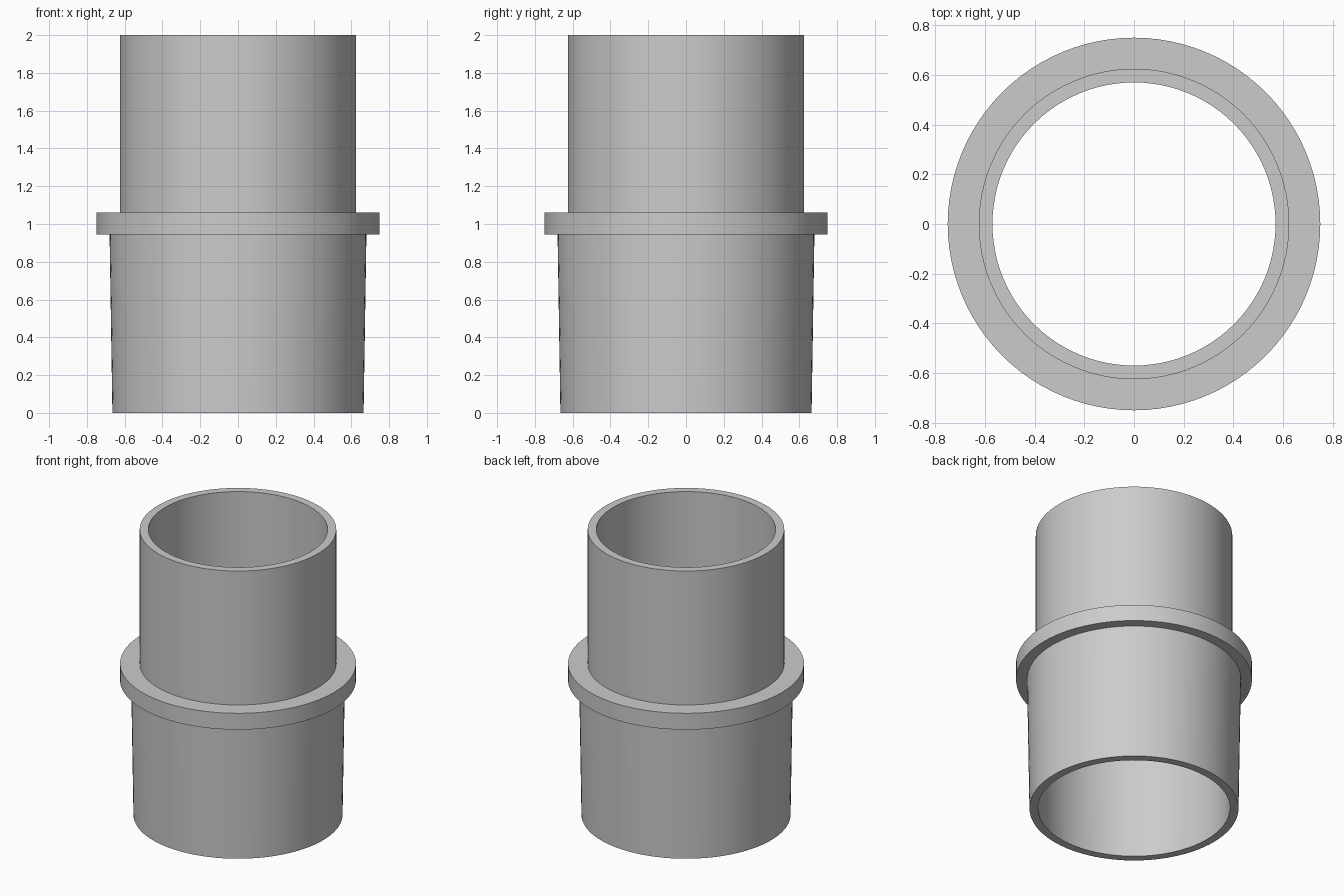
import bpy, bmesh, math

cube = bpy.data.objects.get("Cube")
if cube:
    bpy.data.objects.remove(cube, do_unlink=True)

SEGMENTS = 96

# One plain grey plastic
grey = bpy.data.materials.new("grey_plastic")
grey.use_nodes = True
color = (0.6, 0.6, 0.6, 1)
grey.diffuse_color = color
grey.node_tree.nodes["Principled BSDF"].inputs["Base Color"].default_value = color

# Closed wall section (radius, height): outside upwards, then inside downwards
section = [
    (0.665, 0), (0.68, 0.945),                # tapered lower socket
    (0.75, 0.945), (0.75, 1.06),              # collar
    (0.625, 1.06), (0.625, 2),                # straight upper pipe
    (0.57, 2), (0.57, 1.06),                  # upper bore
    (0.625, 0.945), (0.61, 0),                # step and lower bore
]


def lathe(name, points, material):
    """Revolve a closed section around the z axis."""
    bm = bmesh.new()
    rings = []
    for i in range(SEGMENTS):
        a = math.tau * i / SEGMENTS
        rings.append([bm.verts.new((r * math.cos(a), r * math.sin(a), z))
                      for r, z in points])
    n = len(points)
    for i, ring in enumerate(rings):
        following = rings[(i + 1) % SEGMENTS]
        for j in range(n):
            k = (j + 1) % n
            bm.faces.new((ring[j], following[j], following[k], ring[k]))
    bmesh.ops.recalc_face_normals(bm, faces=bm.faces)
    mesh = bpy.data.meshes.new(name)
    bm.to_mesh(mesh)
    bm.free()
    mesh.materials.append(material)
    obj = bpy.data.objects.new(name, mesh)
    bpy.context.collection.objects.link(obj)
    return obj


# Hollow adapter body with its collar
adapter = lathe("pipe_adapter", section, grey)
bpy.ops.object.select_all(action="DESELECT")
adapter.select_set(True)
bpy.context.view_layer.objects.active = adapter
bpy.ops.object.shade_smooth_by_angle(angle=math.radians(20))
